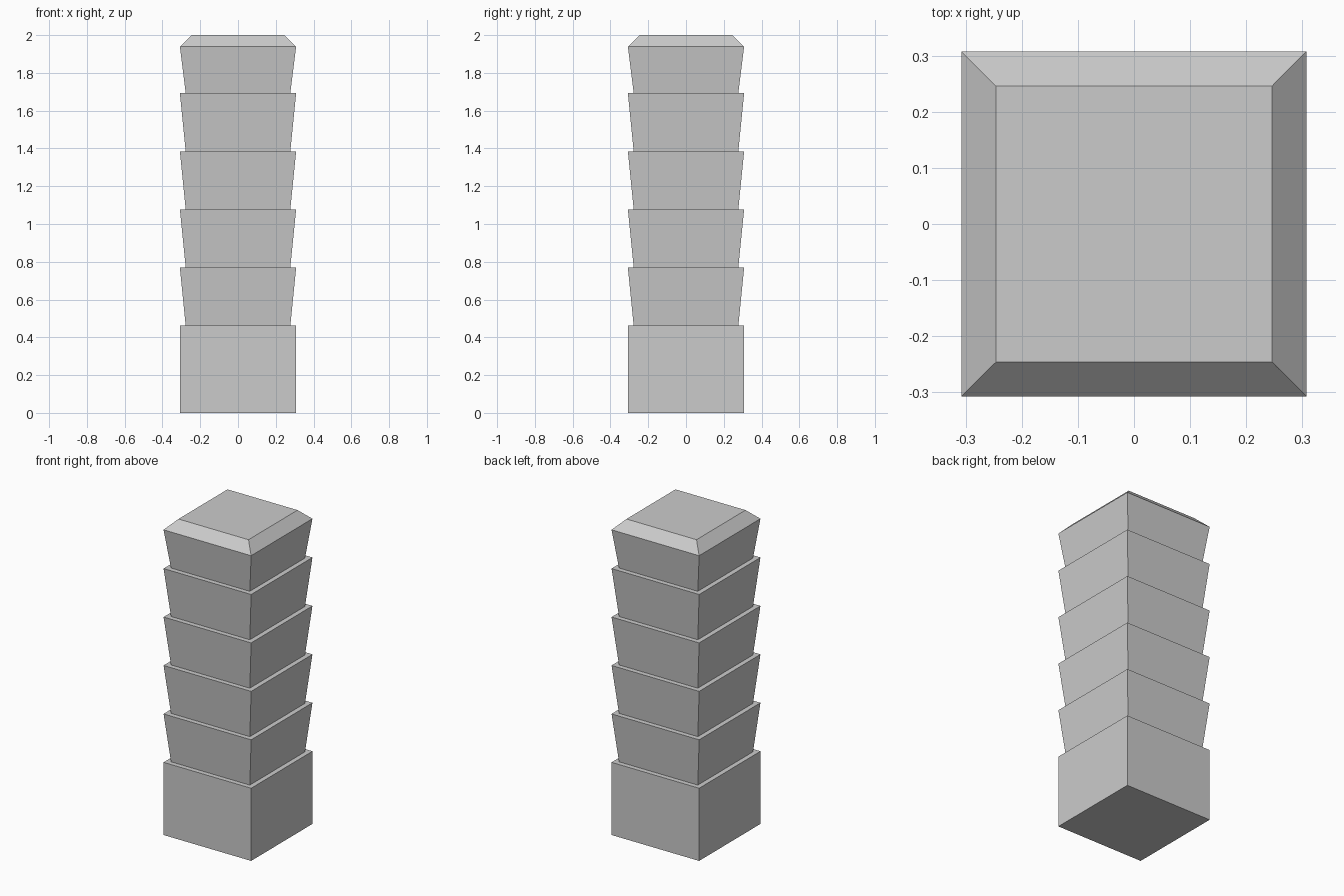
import bpy, bmesh

if "Cube" in bpy.data.objects:
    bpy.data.objects.remove(bpy.data.objects["Cube"])

U = 2 / 6.5          # module: half the column's width
TIERS = 5

# Profile of (half width, height) in modules, bottom to top
profile = [(1, 0), (1, 1.5)]                 # plain square base
for i in range(TIERS):
    z = 1.5 + i
    last = i == TIERS - 1
    profile += [(0.9, z), (1, z + (0.8 if last else 1))]   # flared tier
profile.append((0.8, 6.5))                   # chamfered cap

# Skin square rings along the profile
bm = bmesh.new()
rings = []
for r, z in profile:
    rings.append([bm.verts.new((sx * r * U, sy * r * U, z * U))
                  for sx, sy in ((-1, -1), (1, -1), (1, 1), (-1, 1))])
for low, high in zip(rings, rings[1:]):
    for k in range(4):
        n = (k + 1) % 4
        bm.faces.new((low[k], low[n], high[n], high[k]))
bm.faces.new(rings[0][::-1])                 # underside
bm.faces.new(rings[-1])                      # flat top
bm.normal_update()

mesh = bpy.data.meshes.new("tiered_column")
bm.to_mesh(mesh)
bm.free()
bpy.context.collection.objects.link(bpy.data.objects.new("tiered_column", mesh))
